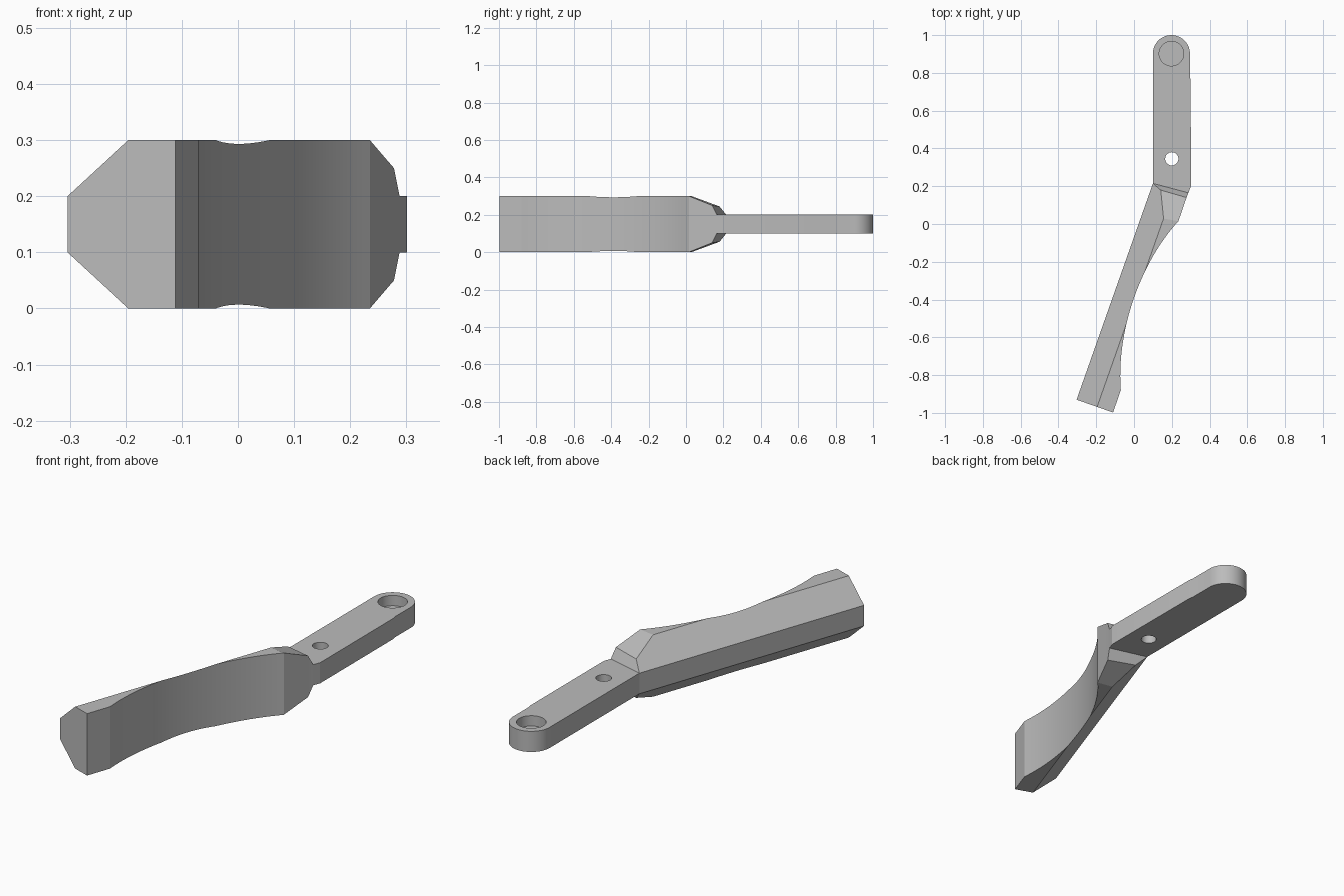
import bpy, bmesh, math
from mathutils import Vector
from mathutils.geometry import interpolate_bezier

if "Cube" in bpy.data.objects:
    bpy.data.objects.remove(bpy.data.objects["Cube"])

grey = bpy.data.materials.new("plain grey")
grey.use_nodes = True
grey.diffuse_color = (0.5, 0.5, 0.5, 1)
grey.node_tree.nodes["Principled BSDF"].inputs["Base Color"].default_value = (0.5, 0.5, 0.5, 1)

MID = 0.15  # mirror height of the part


def prism(outline, low, high):
    """Extrude a plan outline between two heights."""
    bm = bmesh.new()
    base = bm.faces.new([bm.verts.new((x, y, low)) for x, y in outline])
    top = bmesh.ops.extrude_face_region(bm, geom=[base])["geom"]
    verts = [v for v in top if isinstance(v, bmesh.types.BMVert)]
    bmesh.ops.translate(bm, verts=verts, vec=(0, 0, high - low))
    bmesh.ops.recalc_face_normals(bm, faces=bm.faces)
    return bm


def slice_off(bm, points):
    """Cut away everything outside a plane, on the upper and lower side."""
    for flip in (1, -1):
        a, b, c = [Vector((x, y, MID + flip * (z - MID))) for x, y, z in points]
        normal = (b - a).cross(c - a)
        if normal.z * flip < 0:
            normal.negate()
        geom = bm.verts[:] + bm.edges[:] + bm.faces[:]
        bmesh.ops.bisect_plane(bm, geom=geom, dist=1e-5, plane_co=a,
                               plane_no=normal.normalized(), clear_outer=True)
        rim = [e for e in bm.edges if e.is_boundary]
        bmesh.ops.holes_fill(bm, edges=rim, sides=0)
    bmesh.ops.recalc_face_normals(bm, faces=bm.faces)


def finish(name, bm):
    mesh = bpy.data.meshes.new(name)
    bm.to_mesh(mesh)
    bm.free()
    mesh.materials.append(grey)
    obj = bpy.data.objects.new(name, mesh)
    bpy.context.collection.objects.link(obj)
    return obj


def activate(obj):
    bpy.ops.object.select_all(action="DESELECT")
    obj.select_set(True)
    bpy.context.view_layer.objects.active = obj


def drill(obj, x, y, radius, low, high):
    """Cut a round hole between two heights."""
    bpy.ops.mesh.primitive_cylinder_add(vertices=48, radius=radius, depth=high - low,
                                        location=(x, y, (low + high) / 2))
    cutter = bpy.context.object
    cutter.hide_render = True
    cutter.data.materials.append(grey)
    mod = obj.modifiers.new("hole", "BOOLEAN")
    mod.operation, mod.object, mod.solver = "DIFFERENCE", cutter, "EXACT"
    activate(obj)
    bpy.ops.object.modifier_apply(modifier=mod.name)
    bpy.data.objects.remove(cutter)


# Grip: straight back, hollow curved front, bevelled edges
back_end, neck_left, neck_right = (-0.304, -0.93), (0.1, 0.215), (0.288, 0.165)
hollow = interpolate_bezier((0.235, 0.015, 0), (0.045, -0.19, 0),
                            (-0.095, -0.55, 0), (-0.07, -0.88, 0), 28)
outline = [back_end, neck_left, neck_right, (0.278, 0.14)]
outline += [(p.x, p.y) for p in hollow] + [(-0.111, -0.998)]
grip_bm = prism(outline, 0, 0.3)
slice_off(grip_bm, [(*back_end, 0.2), (*neck_left, 0.2), (-0.195, -0.967, 0.3)])
slice_off(grip_bm, [(0.15, 0.03, 0.3), (0.235, 0.015, 0.3), (0.278, 0.14, 0.25)])
slice_off(grip_bm, [(*neck_left, 0.2), (*neck_right, 0.2), (0.278, 0.14, 0.25)])
grip = finish("grip", grip_bm)

# Tang: flat bar with a rounded end
bar = [neck_left, neck_right, (0.301, 0.2), (0.3, 0.76), (0.296, 0.78)]
bar += [(0.198 + 0.098 * math.cos(math.pi * i / 32),
         0.902 + 0.098 * math.sin(math.pi * i / 32)) for i in range(33)]
tang = finish("tang", prism(bar, 0.1, 0.2))
drill(tang, 0.2, 0.345, 0.035, 0, 0.3)     # through hole
drill(tang, 0.198, 0.902, 0.065, 0.15, 0.3)  # blind pocket

for obj in (grip, tang):
    activate(obj)
    bpy.ops.object.shade_smooth_by_angle(angle=math.radians(15))
